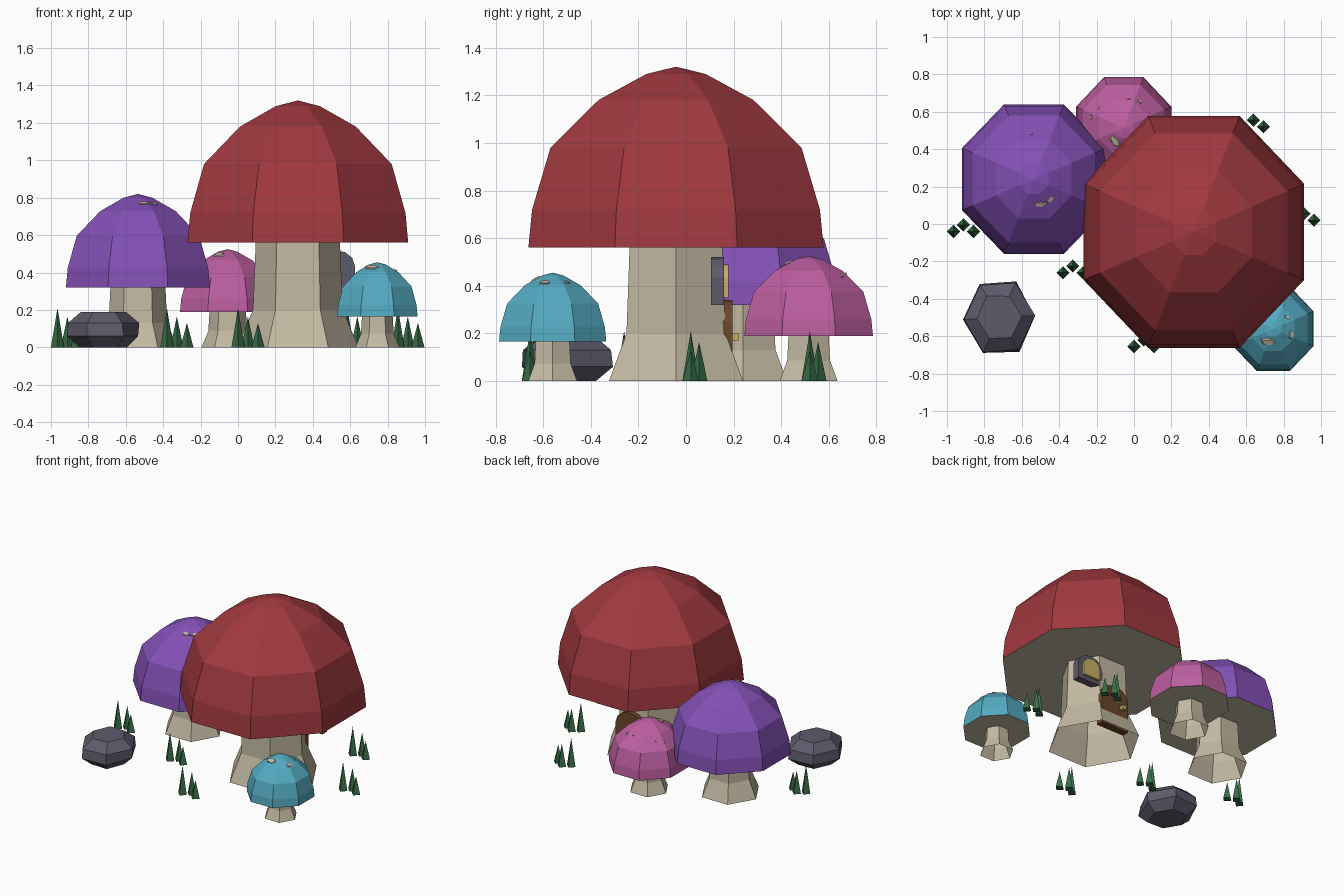
import bpy, bmesh, math, random
from mathutils import Vector
from mathutils.bvhtree import BVHTree

random.seed(4)
cube = bpy.data.objects.get("Cube")
if cube:
    bpy.data.objects.remove(cube, do_unlink=True)


def make_material(name, rgb):
    """Flat colour from 0-255 screen values, stored as linear."""
    lin = [((c / 255 + 0.055) / 1.055) ** 2.4 for c in rgb] + [1]
    mat = bpy.data.materials.new(name)
    mat.use_nodes = True
    mat.diffuse_color = lin
    bsdf = mat.node_tree.nodes["Principled BSDF"]
    bsdf.inputs["Base Color"].default_value = lin
    bsdf.inputs["Roughness"].default_value = 0.9
    return mat


BEIGE = make_material("stem beige", (196, 186, 163))
RED = make_material("cap red", (160, 57, 63))
PURPLE = make_material("cap purple", (132, 80, 182))
PINK = make_material("cap pink", (188, 94, 160))
TEAL = make_material("cap teal", (84, 170, 194))
GREY = make_material("stone grey", (94, 91, 107))
GREEN = make_material("leaf green", (56, 108, 70))
BROWN = make_material("door brown", (108, 70, 42))
YELLOW = make_material("glass yellow", (200, 176, 100))


def finish(bm, name, *mats):
    bmesh.ops.recalc_face_normals(bm, faces=bm.faces)
    mesh = bpy.data.meshes.new(name)
    bm.to_mesh(mesh)
    bm.free()
    obj = bpy.data.objects.new(name, mesh)
    for m in mats:
        mesh.materials.append(m)
    bpy.context.collection.objects.link(obj)
    return obj


def lathe(centre, rings, sides, phase=0, sx=1, sy=1, bottom=True, jitter=0):
    """Faceted solid from (radius, height) rings; radius 0 makes a tip."""
    bm = bmesh.new()
    loops = []
    for r, z in rings:
        count = sides if r else 1
        loop = []
        for i in range(count):
            a = phase + math.tau * i / sides
            rr = r * (1 + random.uniform(-jitter, jitter))
            loop.append(bm.verts.new((centre[0] + rr * sx * math.cos(a),
                                      centre[1] + rr * sy * math.sin(a), z)))
        loops.append(loop)
    for low, high in zip(loops, loops[1:]):
        for i in range(sides):
            j = (i + 1) % sides
            if len(high) == 1:
                bm.faces.new((low[i], low[j], high[0]))
            else:
                bm.faces.new((low[i], low[j], high[j], high[i]))
    if bottom:
        bm.faces.new(loops[0])
    if len(loops[-1]) > 1:
        bm.faces.new(loops[-1])
    return bm


CAP = [(1, 0), (0.975, 0.21), (0.85, 0.553), (0.525, 0.816), (0.2, 0.96), (0, 1)]


def mushroom(name, centre, half_x, half_y, z_low, z_top, colour, spots=()):
    # Six-sided stem with a flared, open foot
    k = half_x / 0.59
    stem = lathe(centre, [(0.325 * k, 0), (0.24 * k, 0.2 * k), (0.225 * k, z_low + 0.005)],
                 6, bottom=False)
    finish(stem, name + "_stem", BEIGE)
    # Eight-sided dome with a pale underside
    rings = [(r / math.cos(math.pi / 8), z_low + h * (z_top - z_low)) for r, h in CAP]
    cap = lathe(centre, rings, 8, math.pi / 8, half_x, half_y)
    cap.normal_update()
    for f in cap.faces:
        f.material_index = 1 if len(f.verts) == 8 else 0
    tree = BVHTree.FromBMesh(cap)
    finish(cap, name + "_cap", colour, BEIGE)
    # Thin pale flecks lying on the dome
    for i, (x, y, size) in enumerate(spots):
        hit, normal, _, _ = tree.ray_cast(Vector((x, y, 3)), Vector((0, 0, -1)))
        if hit is None:
            continue
        if normal.z < 0:
            normal = -normal
        fleck = lathe((0, 0), [(size, -0.004), (size * 0.8, 0.005)], 5,
                      phase=i, sy=0.55, jitter=0.25)
        obj = finish(fleck, f"{name}_fleck_{i + 1}", BEIGE)
        obj.rotation_mode = 'QUATERNION'
        obj.rotation_quaternion = normal.to_track_quat('Z', 'Y')
        obj.location = hit


mushroom("large_mushroom", (0.32, -0.042), 0.59, 0.62, 0.56, 1.32, RED)
mushroom("tall_mushroom", (-0.535, 0.24), 0.385, 0.4, 0.32, 0.82, PURPLE,
         [(-0.5, 0.105, 0.03), (-0.45, 0.13, 0.03), (-0.55, 0.48, 0.008)])
mushroom("back_mushroom", (-0.055, 0.515), 0.255, 0.27, 0.19, 0.525, PINK,
         [(-0.1, 0.44, 0.045), (-0.23, 0.57, 0.015), (-0.19, 0.62, 0.012),
          (-0.03, 0.67, 0.012), (0.03, 0.655, 0.015)])
mushroom("small_mushroom", (0.745, -0.56), 0.215, 0.225, 0.165, 0.455, TEAL,
         [(0.72, -0.63, 0.045), (0.84, -0.59, 0.025), (0.82, -0.5, 0.018)])


def arch(name, x, y0, y1, z0, z1, half, mat):
    """Round-topped slab, extruded along y."""
    bm = bmesh.new()
    spring = z1 - half * 0.8
    outline = [(half, z0)]
    for i in range(7):
        a = math.pi * i / 6
        outline.append((half * math.cos(a), spring + half * 0.8 * math.sin(a)))
    outline.append((-half, z0))
    face = bm.faces.new([bm.verts.new((x + u, y0, z)) for u, z in outline])
    new = bmesh.ops.extrude_face_region(bm, geom=[face])["geom"]
    bmesh.ops.translate(bm, vec=(0, y1 - y0, 0),
                        verts=[v for v in new if isinstance(v, bmesh.types.BMVert)])
    if not face.is_valid or len(bm.faces) == len(outline) + 1:
        bmesh.ops.holes_fill(bm, edges=bm.edges)
    return finish(bm, name, mat)


# Window and door on the back of the large stem
arch("window_frame", 0.52, 0.105, 0.16, 0.32, 0.52, 0.105, GREY)
arch("window_pane", 0.52, 0.155, 0.178, 0.35, 0.49, 0.07, YELLOW)
arch("door", 0.33, 0.14, 0.195, 0.02, 0.34, 0.115, BROWN)
knob = lathe((0.27, 0.208), [(0.022, 0.17), (0.022, 0.2)], 4, math.pi / 4)
finish(knob, "door_knob", YELLOW)

# Faceted boulder
boulder = lathe((-0.72, -0.5), [(0.13, 0), (0.19, 0.06), (0.185, 0.13), (0.12, 0.19)],
                6, 0.05, sy=1.1, jitter=0.05)
finish(boulder, "boulder", GREY)

# Clumps of three spiky shrubs
CLUMPS = [(-0.965, -0.04), (-0.38, -0.26), (0, -0.655), (0.585, 0.52), (0.855, 0.02)]
SPIKES = [(0, 0, 0.21), (0.053, 0.035, 0.165), (0.107, 0, 0.13)]
for c, (cx, cy) in enumerate(CLUMPS):
    for s, (dx, dy, height) in enumerate(SPIKES):
        spike = lathe((cx + dx, cy + dy), [(0.035, 0), (0, height)], 4)
        finish(spike, f"shrub_{c + 1}_spike_{s + 1}", GREEN)
